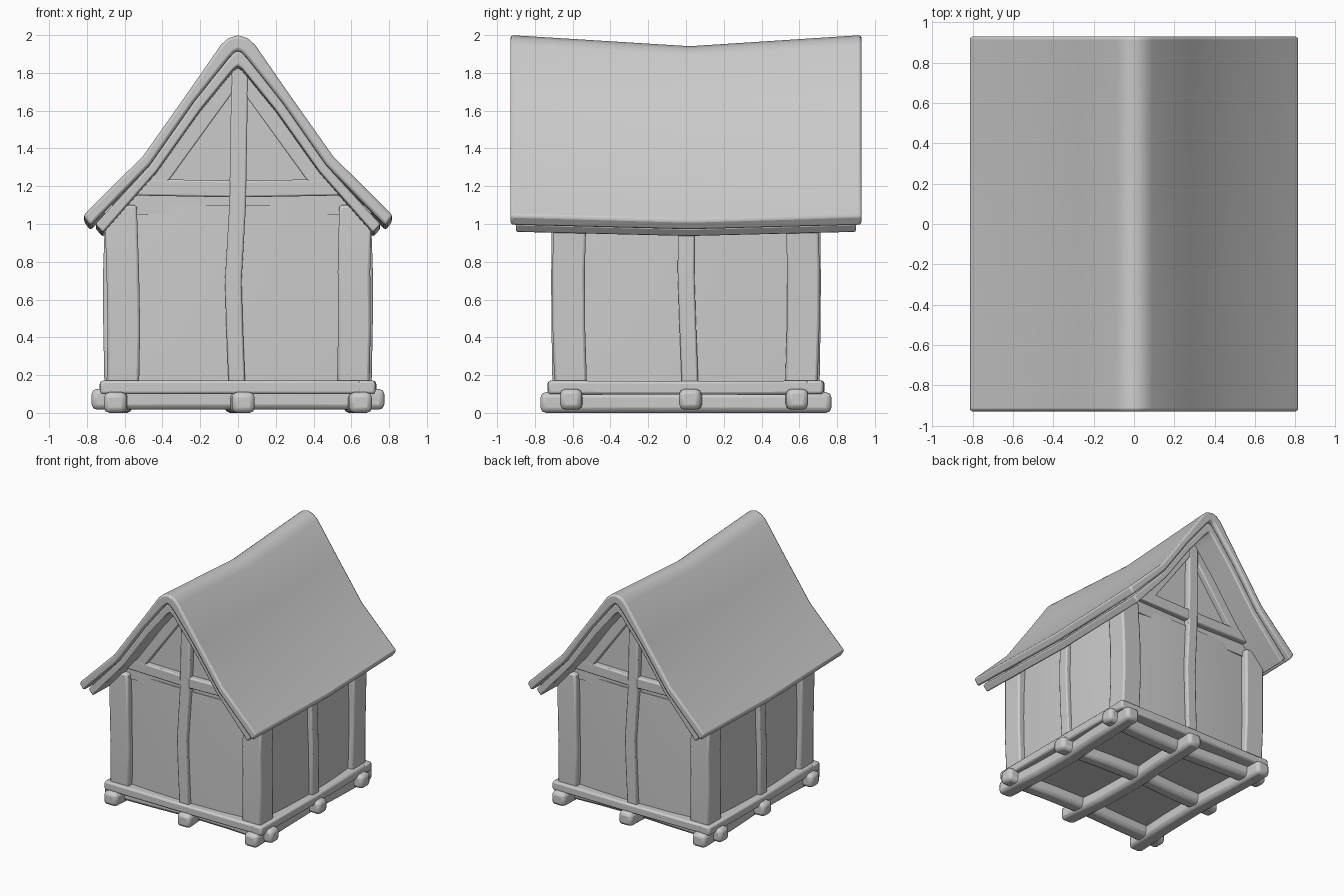
import bpy, bmesh
from mathutils import Vector as V

if "Cube" in bpy.data.objects:
    bpy.data.objects.remove(bpy.data.objects["Cube"])


def finish(name, rings, bevel, cap=True, angle=0.7):
    """Skin a list of equal-length rings into a bevelled, smooth-shaded object."""
    bm = bmesh.new()
    vr = [[bm.verts.new(p) for p in r] for r in rings]
    n = len(vr[0])
    for a, b in zip(vr, vr[1:]):
        for i in range(n):
            j = (i + 1) % n
            bm.faces.new((a[i], a[j], b[j], b[i]))
    if cap:
        bm.faces.new(vr[0])
        bm.faces.new(vr[-1])
    bmesh.ops.recalc_face_normals(bm, faces=bm.faces)
    me = bpy.data.meshes.new(name)
    bm.to_mesh(me)
    bm.free()
    ob = bpy.data.objects.new(name, me)
    bpy.context.collection.objects.link(ob)
    if bevel:
        m = ob.modifiers.new("bevel", "BEVEL")
        m.width, m.segments = bevel, 2
        m.limit_method, m.angle_limit = "ANGLE", 0.7
    bpy.ops.object.select_all(action="DESELECT")
    ob.select_set(True)
    bpy.context.view_layer.objects.active = ob
    bpy.ops.object.shade_smooth_by_angle(angle=angle)
    return ob


def beam(name, pts, u, v, bevel=0.012, s=1):
    """Timber along pts, half-section vectors u and v; s=-1 turns it half a circle about z."""
    u, v = V(u), V(v)
    rings = []
    for p in pts:
        ring = [V(p) + a * u + b * v for a, b in ((-1, -1), (1, -1), (1, 1), (-1, 1))]
        rings.append([(q.x * s, q.y * s, q.z) for q in ring])
    return finish(name, rings, bevel)


def roof_slab(name, upper, lower, half_y, bevel):
    """Roof layer from two half profiles, sagging towards the middle."""
    def full(p):
        return [(-x, z) for x, z in reversed(p[1:])] + p
    outline = full(upper) + full(lower)[::-1]
    rings = []
    for y in (-half_y, 0.02, half_y):
        k = 1 - abs(y) / 0.93
        rings.append([(x, y, z - k * (0.025 + 0.035 * (z - 1))) for x, z in outline])
    return finish(name, rings, bevel)


# Roof: thick covering and a thinner lining beneath it
outer = [(0, 2.0), (.05, 1.985), (.09, 1.95), (.275, 1.683), (.503, 1.36), (.82, 1.045)]
mid = [(0, 1.92), (.02, 1.91), (.05, 1.878), (.235, 1.645), (.465, 1.315), (.782, .99)]
inner = [(0, 1.84), (.02, 1.825), (.05, 1.79), (.2, 1.605), (.43, 1.28), (.715, .955)]
roof_slab("roof_covering", outer, mid, 0.93, 0.015)
roof_slab("roof_lining", mid[:-1] + [(.755, 1.0)], inner, 0.90, 0.01)

# Wall body with gently bulging sides
side = [(-.64, -.64), (-.32, -.665), (0, -.675), (.32, -.665)]
plan = []
for q in range(4):
    plan += side
    side = [(-y, x) for x, y in side]
finish("wall_body", [[(x * k, y * k, z) for x, y in plan]
                     for z, k in ((.1, 1), (.6, 1.005), (1.1, .99))], 0, angle=1.2)

# Gable walls closing the roof ends
gable = [(-.63, 1.05), (.63, 1.05), (.63, 1.07), (.44, 1.3), (.21, 1.63), (0, 1.87),
         (-.21, 1.63), (-.44, 1.3), (-.63, 1.07)]
finish("gable_wall", [[(x, y, z) for x, z in gable] for y in (-.655, .655)], 0)

# Ground beams: three each way, slightly bowed
for i, (c, b) in enumerate(((-.65, .03), (.03, -.04), (.65, -.03))):
    beam(f"ground_beam_long_{i}",
         [(c + b * k, y, .055) for y, k in ((-.77, 0), (-.35, .8), (0, 1), (.35, .4), (.77, 0))],
         (.06, 0, 0), (0, 0, .055), 0.028)
for i, (c, b) in enumerate(((-.61, .03), (.02, .04), (.59, -.03))):
    beam(f"ground_beam_cross_{i}",
         [(x, c + b * k, .072) for x, k in ((-.775, 0), (-.35, .4), (0, 1), (.35, .8), (.775, 0))],
         (0, .058, 0), (0, 0, .055), 0.028)

# Timber frame; every part repeats half a turn round
for s, tag in ((1, "front"), (-1, "back")):
    beam(f"{tag}_sill", [(-.73, -.68, .135), (0, -.685, .135), (.725, -.68, .135)],
         (0, .047, 0), (0, 0, .036), 0.014, s)
    beam(f"{tag}_side_sill", [(.68, -.73, .135), (.685, 0, .132), (.68, .725, .135)],
         (.047, 0, 0), (0, 0, .036), 0.014, s)
    # Corner posts
    for e, lr in ((-1, "left"), (1, "right")):
        beam(f"{tag}_{lr}_corner_post",
             [(.61 * e, -.61, .13), (.61 * e + .006, -.62, .45),
              (.612 * e + .002, -.622, .75), (.622 * e, -.612, 1.1)],
             (.086, 0, 0), (0, .086, 0), 0.014, s)
        # Sloping gable braces
        beam(f"{tag}_{lr}_gable_brace", [(.44 * e, -.665, 1.2), (.02 * e, -.665, 1.78)],
             (.034 * e, 0, .025), (0, .035, 0), 0.008, s)
    # King post, side post and tie beam
    beam(f"{tag}_king_post",
         [(-.005, -.665, .13), (-.018, -.67, .45), (-.025, -.672, .7),
          (-.002, -.668, 1.1), (.01, -.66, 1.85)],
         (.044, 0, 0), (0, .042, 0), 0.01, s)
    beam(f"{tag}_side_post",
         [(.665, .022, .13), (.672, .008, .5), (.672, 0, .75), (.66, .002, 1.1)],
         (.042, 0, 0), (0, .044, 0), 0.01, s)
    beam(f"{tag}_tie_beam", [(-.55, -.66, 1.195), (0, -.665, 1.185), (.55, -.66, 1.195)],
         (0, .04, 0), (0, 0, .044), 0.01, s)
